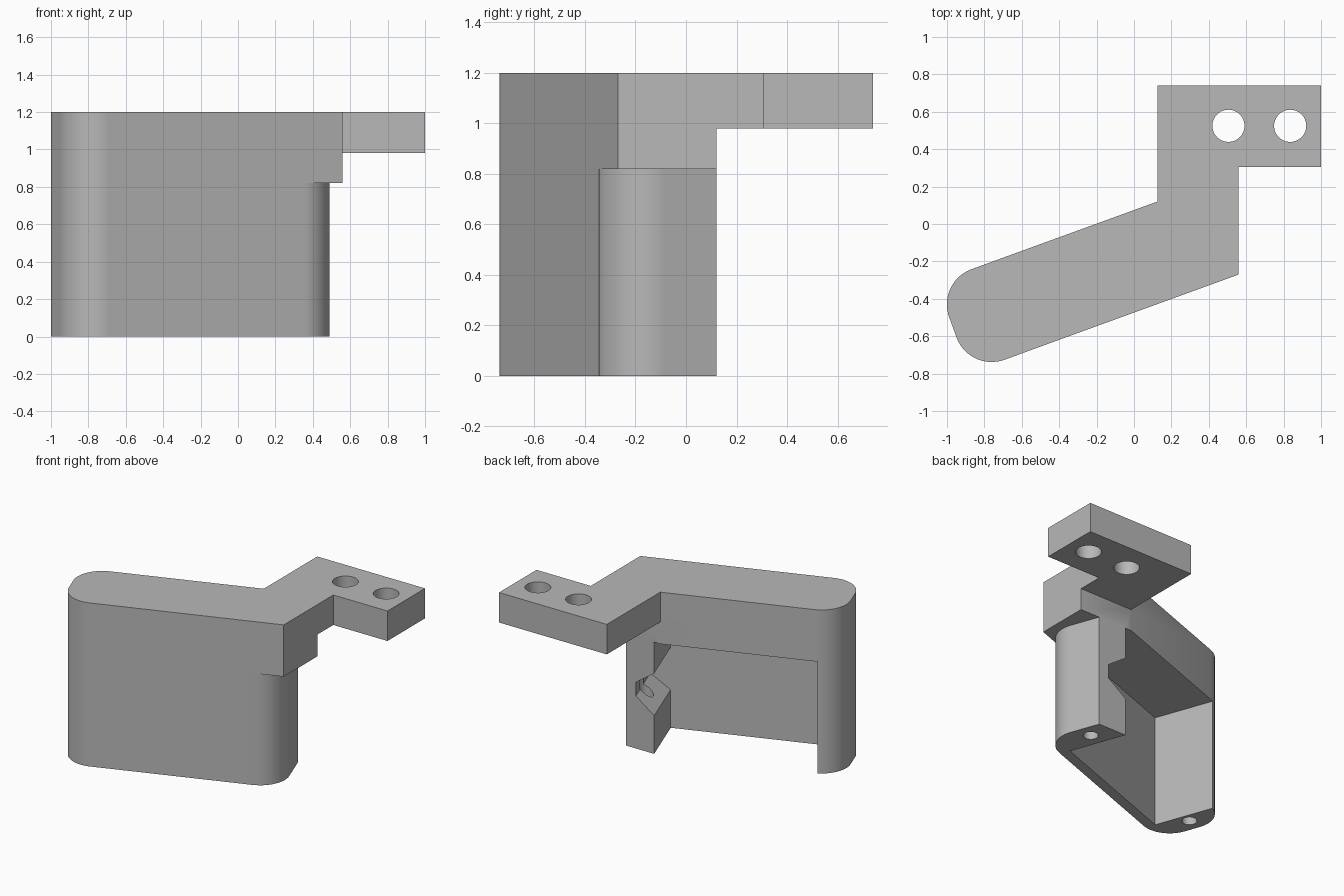
import bpy, bmesh
from math import radians, cos, sin
from mathutils import Matrix, Vector

default = bpy.data.objects.get("Cube")
if default:
    bpy.data.objects.remove(default, do_unlink=True)

grey = bpy.data.materials.new("mid grey")
grey.use_nodes = True
colour = (0.48, 0.48, 0.48, 1)
grey.diffuse_color = colour
grey.node_tree.nodes["Principled BSDF"].inputs["Base Color"].default_value = colour

# The housing is skewed in plan; its long axis follows this turned frame
TURN = Matrix.Rotation(radians(20), 4, 'Z')
LEFT, RIGHT, BACK, FRONT, R = -1.099, 0.419, 0.07, -0.445, 0.2
TOP, LEDGE, ARM_Z = 1.2, 0.82, 0.98


def arc(cx, cy, r, a0, a1, n=24):
    steps = [radians(a0 + (a1 - a0) * i / n) for i in range(n + 1)]
    return [(cx + r * cos(a), cy + r * sin(a)) for a in steps]


def circle(cx, cy, r):
    return arc(cx, cy, r, 0, 360, 48)[:-1]


def box(x0, x1, y0, y1):
    return [(x0, y0), (x1, y0), (x1, y1), (x0, y1)]


def prism(name, points, low, high, matrix=Matrix()):
    bm = bmesh.new()
    face = bm.faces.new([bm.verts.new((x, y, low)) for x, y in points])
    ext = bmesh.ops.extrude_face_region(bm, geom=[face])
    top = [v for v in ext["geom"] if isinstance(v, bmesh.types.BMVert)]
    bmesh.ops.translate(bm, verts=top, vec=(0, 0, high - low))
    bm.transform(matrix)
    bmesh.ops.recalc_face_normals(bm, faces=bm.faces)
    mesh = bpy.data.meshes.new(name)
    bm.to_mesh(mesh)
    bm.free()
    mesh.materials.append(grey)
    obj = bpy.data.objects.new(name, mesh)
    bpy.context.collection.objects.link(obj)
    return obj


# Full plan outline: mounting arm, then the rounded left end of the housing
end = (arc(LEFT + R, BACK - R, R, 90, 180) + arc(LEFT + R, FRONT + R, R, 180, 270))
outline = [(0.56, -0.27), (0.56, 0.305), (1, 0.305), (1, 0.74), (0.125, 0.74), (0.125, 0.12)]
outline += [tuple((TURN @ Vector((u, v, 0))).xy) for u, v in end]
bracket = prism("bracket_housing", outline, 0, TOP)

# Rounded right end below the ledge
round_end = [(RIGHT, 0.5)] + arc(RIGHT - R, FRONT + R, R, 0, -90)
round_end += [(RIGHT - R, -0.7), (1, -0.7), (1, 0.5)]

# Nut slot profile: a tapering groove in the right pillar
slot = [(0.18, 0.261), (0.345, 0.385), (0.345, 0.485), (0.18, 0.609)]

cutters = [
    prism("under_arm_cutter", box(-0.1, 1.3, 0.12, 1), -0.1, ARM_Z),
    prism("right_end_cutter", round_end, -0.1, LEDGE, TURN),
    prism("pocket_cutter", box(-0.925, 0.205, -0.372, 0.4), -0.1, LEDGE, TURN),
    prism("slot_cutter", slot, -0.3, 0.372, TURN @ Matrix.Rotation(radians(90), 4, 'X')),
]
# Screw holes in both pillars and through the arm
for u in (-0.995, 0.315):
    cutters.append(prism("pillar_hole_cutter", circle(u, -0.15, 0.05), -0.1, 0.6, TURN))
for x in (0.505, 0.835):
    cutters.append(prism("arm_hole_cutter", circle(x, 0.525, 0.086), 0.9, 1.3))

bpy.ops.object.select_all(action='DESELECT')
bracket.select_set(True)
bpy.context.view_layer.objects.active = bracket
for cutter in cutters:
    cutter.hide_render = True
    mod = bracket.modifiers.new(cutter.name, 'BOOLEAN')
    mod.operation = 'DIFFERENCE'
    mod.solver = 'EXACT'
    mod.object = cutter
    bpy.ops.object.modifier_apply(modifier=mod.name)
    bpy.data.objects.remove(cutter, do_unlink=True)

# Smooth rounded corners, flat large faces
bpy.ops.object.shade_smooth_by_angle(angle=radians(25))
weighted = bracket.modifiers.new("flat_faces", 'WEIGHTED_NORMAL')
weighted.keep_sharp = True
